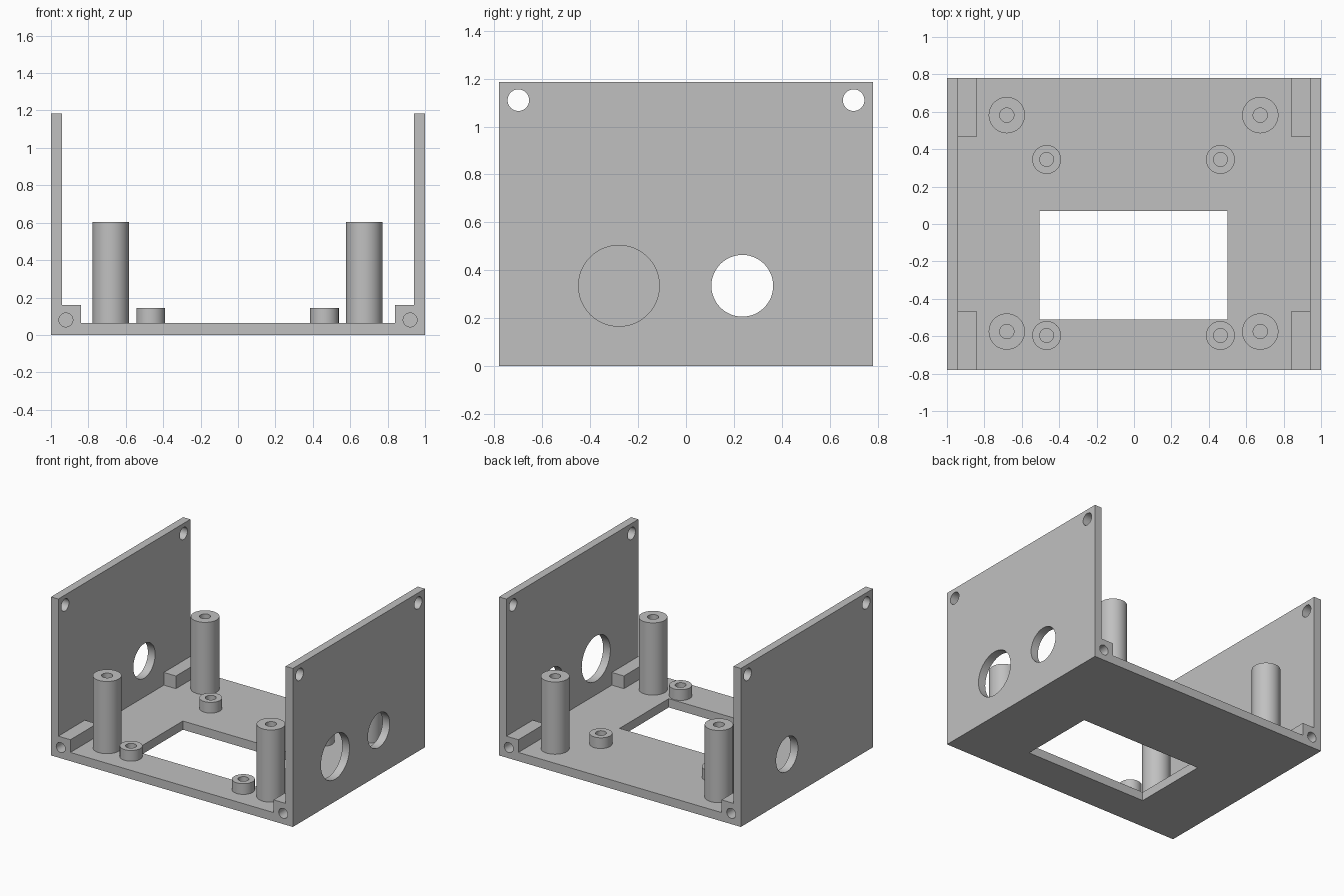
import bpy, bmesh, math
from mathutils import Matrix, Vector

if "Cube" in bpy.data.objects:
    bpy.data.objects.remove(bpy.data.objects["Cube"], do_unlink=True)

# Single plastic colour
grey = bpy.data.materials.new("grey plastic")
grey.use_nodes = True
GREY = (0.53, 0.53, 0.53, 1.0)
grey.diffuse_color = GREY
grey.node_tree.nodes["Principled BSDF"].inputs["Base Color"].default_value = GREY

L, W, H = 1.0, 0.78, 1.185      # half length, half width, wall height
FLOOR, WALL = 0.065, 0.06       # floor and wall thickness


def make_object(name, bm):
    bmesh.ops.recalc_face_normals(bm, faces=bm.faces)
    mesh = bpy.data.meshes.new(name)
    bm.to_mesh(mesh)
    bm.free()
    mesh.materials.append(grey)
    ob = bpy.data.objects.new(name, mesh)
    bpy.context.collection.objects.link(ob)
    return ob


def activate(ob):
    bpy.ops.object.select_all(action='DESELECT')
    ob.select_set(True)
    bpy.context.view_layer.objects.active = ob


def box(name, lo, hi):
    lo, hi = Vector(lo), Vector(hi)
    bm = bmesh.new()
    bmesh.ops.create_cube(bm, size=1, matrix=Matrix.Translation((lo + hi) / 2)
                          @ Matrix.Diagonal((*(hi - lo), 1)))
    return make_object(name, bm)


def cylinder(name, centre, radius, depth, axis):
    rot = Matrix.Rotation(math.pi / 2, 4, 'Y' if axis == 'X' else 'X')
    bm = bmesh.new()
    bmesh.ops.create_cone(bm, cap_ends=True, segments=48, radius1=radius, radius2=radius,
                          depth=depth, matrix=Matrix.Translation(centre) @ rot)
    return make_object(name, bm)


def combine(target, other, operation):
    """Apply a boolean and discard the helper object."""
    other.hide_render = True
    mod = target.modifiers.new(operation.lower(), 'BOOLEAN')
    mod.operation, mod.solver, mod.object = operation, 'EXACT', other
    activate(target)
    bpy.ops.object.modifier_apply(modifier=mod.name)
    bpy.data.objects.remove(other, do_unlink=True)


def standoff(name, x, y, top, radius, bore):
    """Hollow round post, spun from a wall profile and sunk slightly into the floor."""
    bm = bmesh.new()
    base = FLOOR - 0.005
    verts = [bm.verts.new((r, 0, z)) for r, z in
             ((bore, base), (bore, top), (radius, top), (radius, base))]
    edges = [bm.edges.new((verts[i], verts[(i + 1) % 4])) for i in range(4)]
    bmesh.ops.spin(bm, geom=verts + edges, cent=(0, 0, 0), axis=(0, 0, 1),
                   angle=2 * math.pi, steps=48, use_merge=True)
    bmesh.ops.remove_doubles(bm, verts=bm.verts, dist=1e-5)
    ob = make_object(name, bm)
    ob.location = (x, y, 0)
    activate(ob)
    bpy.ops.object.shade_smooth_by_angle(angle=math.radians(30))


# U-shaped chassis: floor and two side walls extruded along y
profile = [(-L, 0), (L, 0), (L, H), (L - WALL, H), (L - WALL, FLOOR),
           (WALL - L, FLOOR), (WALL - L, H), (-L, H)]
bm = bmesh.new()
face = bm.faces.new([bm.verts.new((x, -W, z)) for x, z in profile])
ext = bmesh.ops.extrude_face_region(bm, geom=[face])
bmesh.ops.translate(bm, vec=(0, 2 * W, 0),
                    verts=[v for v in ext["geom"] if isinstance(v, bmesh.types.BMVert)])
chassis = make_object("chassis", bm)

# Corner screw blocks with blind screw holes
for sx in (-1, 1):
    for sy in (-1, 1):
        xs = sorted((sx * 0.84, sx * 0.97))
        ys = sorted((sy * 0.467, sy * W))
        combine(chassis, box("corner_block", (xs[0], ys[0], 0.03),
                             (xs[1], ys[1], 0.16)), 'UNION')
for sx in (-1, 1):
    for sy in (-1, 1):
        combine(chassis, cylinder("screw_hole", (sx * 0.92, sy * W, 0.08),
                                  0.037, 0.5, 'Y'), 'DIFFERENCE')

# Floor window
combine(chassis, box("floor_window", (-0.505, -0.51, -0.1), (0.5, 0.07, 0.2)), 'DIFFERENCE')

# Wall holes: upper corners and small port through both walls, large port on the left only
for x in (-L, L):
    for y, z, r in ((-0.70, 1.11, 0.045), (0.70, 1.11, 0.045), (0.235, 0.335, 0.129)):
        combine(chassis, cylinder("wall_hole", (x, y, z), r, 0.3, 'X'), 'DIFFERENCE')
combine(chassis, cylinder("large_port", (L, -0.28, 0.335), 0.169, 0.3, 'X'), 'DIFFERENCE')
activate(chassis)
bpy.ops.object.shade_smooth_by_angle(angle=math.radians(30))

# Tall and short standoffs
for side, tall_x, short_x in (("right", -0.68, -0.467), ("left", 0.675, 0.462)):
    for end, tall_y, short_y in (("front", -0.575, -0.596), ("back", 0.582, 0.345)):
        standoff(f"tall_standoff_{end}_{side}", tall_x, tall_y, 0.605, 0.097, 0.038)
        standoff(f"short_standoff_{end}_{side}", short_x, short_y, 0.145, 0.077, 0.037)
